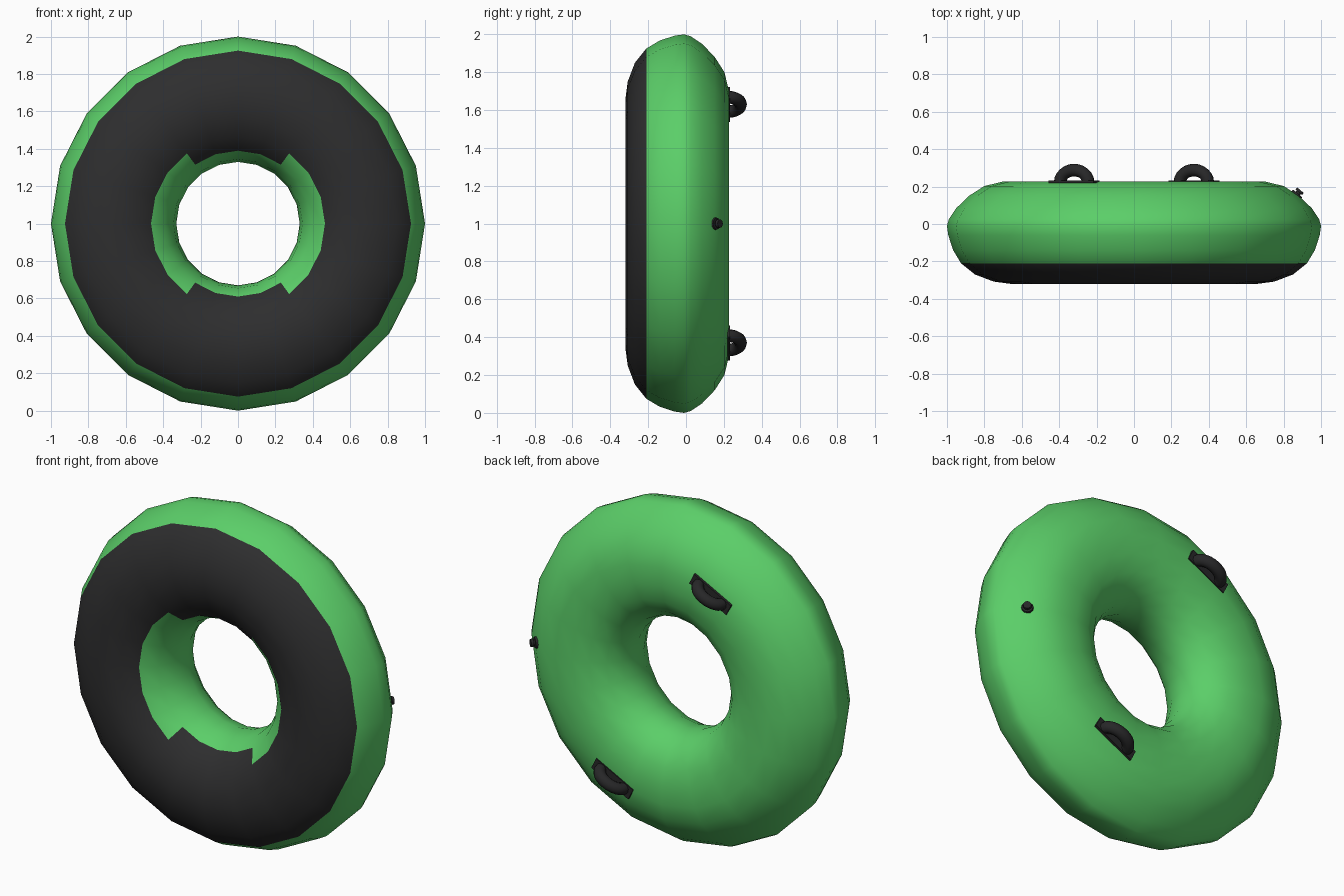
import bpy, bmesh, math
from mathutils import Matrix, Vector

if "Cube" in bpy.data.objects:
    bpy.data.objects.remove(bpy.data.objects["Cube"])


def material(name, rgb):
    m = bpy.data.materials.new(name)
    m.diffuse_color = (*rgb, 1)
    m.use_nodes = True
    m.node_tree.nodes["Principled BSDF"].inputs["Base Color"].default_value = m.diffuse_color
    return m


GREEN = material("green fabric", (0.105, 0.62, 0.14))
BLACK = material("black base", (0.027, 0.027, 0.028))
DARK = material("dark webbing", (0.02, 0.02, 0.021))


def finish(name, bm, mats, matrix=None, angle=180):
    bmesh.ops.recalc_face_normals(bm, faces=bm.faces)
    me = bpy.data.meshes.new(name)
    bm.to_mesh(me)
    bm.free()
    ob = bpy.data.objects.new(name, me)
    bpy.context.collection.objects.link(ob)
    for m in mats:
        me.materials.append(m)
    if matrix:
        me.transform(matrix)
    bpy.ops.object.select_all(action='DESELECT')
    ob.select_set(True)
    bpy.context.view_layer.objects.active = ob
    bpy.ops.object.shade_smooth_by_angle(angle=math.radians(angle))
    return ob


# Tube: lathed (radius, y) section, starting at the outer rim and going over the front
SECTION = [(1.0, -0.01), (0.993, -0.06), (0.967, -0.14), (0.925, -0.21), (0.85, -0.27),
           (0.75, -0.308), (0.66, -0.32), (0.56, -0.305), (0.465, -0.26), (0.39, -0.19),
           (0.345, -0.1), (0.33, 0.0), (0.355, 0.085), (0.41, 0.155), (0.49, 0.205),
           (0.59, 0.225), (0.70, 0.227), (0.80, 0.203), (0.88, 0.152), (0.95, 0.085),
           (0.99, 0.025)]
SIDES = 20
bm = bmesh.new()
rings = []
for s in range(SIDES):
    a = 2 * math.pi * s / SIDES
    rings.append([bm.verts.new((r * math.cos(a), y, 1 + r * math.sin(a))) for r, y in SECTION])
for s in range(SIDES):
    a, b = rings[s], rings[(s + 1) % SIDES]
    # the black base reaches deeper into the hole at the top and bottom
    upright = abs(math.sin(2 * math.pi * (s + 0.5) / SIDES)) > math.sin(math.radians(54))
    last = 9 if upright else 8
    for i in range(len(SECTION)):
        j = (i + 1) % len(SECTION)
        f = bm.faces.new((a[i], a[j], b[j], b[i]))
        f.material_index = 1 if 3 <= i < last else 0
finish("inflated_tube", bm, [GREEN, BLACK])


def handle(name, sign):
    """Stitched plate with a half loop; local x is tangent, local z points out of the back."""
    out = Vector((-0.32, 0, 0.63)) * sign
    n = Vector((0, 1, 0))
    t = out.cross(n).normalized()
    m = Matrix((t, n.cross(t), n)).transposed().to_4x4()
    m.translation = Vector((0, 0.226, 1)) + out
    bm = bmesh.new()
    bmesh.ops.create_cube(bm, size=1, matrix=Matrix.Diagonal((0.27, 0.07, 0.014, 1)))
    finish(name + "_plate", bm, [DARK], m, 30)
    bm = bmesh.new()
    loops = []
    for i in range(13):
        a = math.pi * i / 12
        c = Vector((0.083 * math.cos(a), 0, 0.062 * math.sin(a)))
        d = Vector((math.cos(a), 0, math.sin(a)))
        loops.append([bm.verts.new(c + 0.034 * (d * math.cos(k * math.pi / 5)
                      + Vector((0, 1, 0)) * math.sin(k * math.pi / 5))) for k in range(10)])
    for p, q in zip(loops, loops[1:]):
        for k in range(10):
            bm.faces.new((p[k], p[k - 1], q[k - 1], q[k]))
    bm.faces.new(loops[0])
    bm.faces.new(loops[-1])
    finish(name + "_loop", bm, [DARK], m, 60)


handle("upper_handle", 1)
handle("lower_handle", -1)

# Air valve: stem and wider cap, along the surface normal
axis = Vector((0.65, 0.76, 0)).normalized()
place = Matrix.Translation((0.868, 0.155, 1)) @ axis.to_track_quat('Z', 'Y').to_matrix().to_4x4()
bm = bmesh.new()
for radius, depth, z in ((0.034, 0.012, 0.005), (0.016, 0.03, 0.012), (0.024, 0.014, 0.027)):
    bmesh.ops.create_cone(bm, cap_ends=True, segments=12, radius1=radius, radius2=radius * 0.9,
                          depth=depth, matrix=Matrix.Translation((0, 0, z)))
finish("air_valve", bm, [DARK], place, 40)
